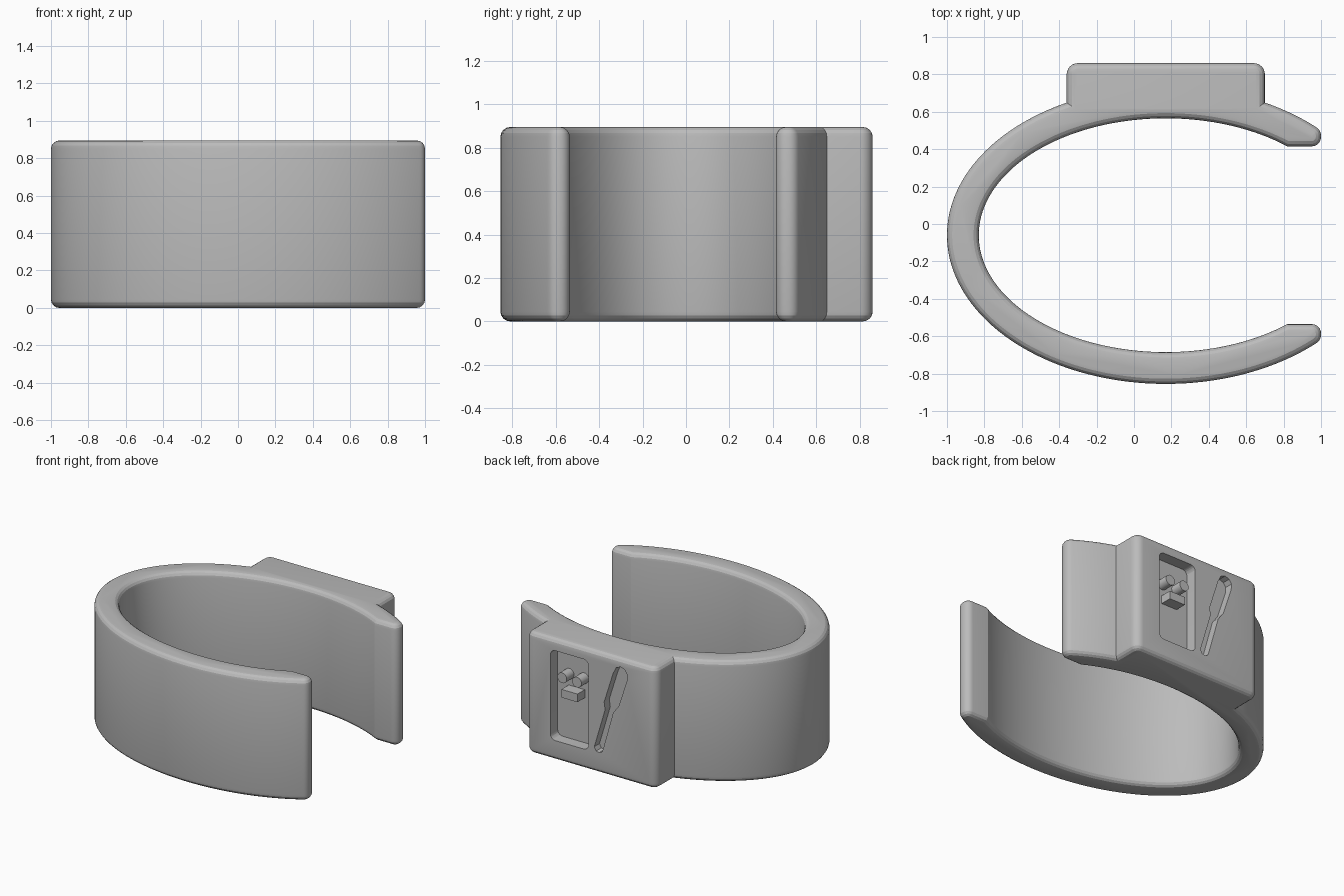
import bpy, bmesh, math
from mathutils import Vector

if "Cube" in bpy.data.objects:
    bpy.data.objects.remove(bpy.data.objects["Cube"])

CX, CY, H, R = 0.17, -0.06, 0.895, 0.045
BACK = 0.86

grey = bpy.data.materials.new("grey")
grey.diffuse_color = (0.5, 0.5, 0.5, 1)
grey.use_nodes = True
grey.node_tree.nodes["Principled BSDF"].inputs["Base Color"].default_value = grey.diffuse_color


def arc(a, b, t0, t1, n):
    return [Vector((CX + a * math.cos(t0 + (t1 - t0) * i / n),
                    CY + b * math.sin(t0 + (t1 - t0) * i / n))) for i in range(n + 1)]


def fillet(prev, p, nxt, r, n=6):
    """Round a convex corner with a true arc."""
    d1, d2 = (prev - p).normalized(), (nxt - p).normalized()
    half = math.acos(max(-1, min(1, d1.dot(d2)))) / 2
    start = p + d1 * (r / math.tan(half))
    c = p + (d1 + d2).normalized() * (r / math.sin(half))
    sweep = math.pi - 2 * half
    v = start - c
    return [c + Vector((v.x * math.cos(sweep * i / n) - v.y * math.sin(sweep * i / n),
                        v.x * math.sin(sweep * i / n) + v.y * math.cos(sweep * i / n)))
            for i in range(n + 1)]


def inset(pts, d):
    """Mitred inward offset of a counter-clockwise outline."""
    out = []
    for i, p in enumerate(pts):
        e1 = (p - pts[i - 1]).normalized()
        e2 = (pts[(i + 1) % len(pts)] - p).normalized()
        n1, n2 = Vector((-e1.y, e1.x)), Vector((-e2.y, e2.x))
        out.append(p + (n1 + n2) * (d / (1 + n1.dot(n2))))
    return out


def loft(name, rings):
    """Closed solid through rings of 3D points."""
    bm = bmesh.new()
    vs = [[bm.verts.new(p) for p in ring] for ring in rings]
    n = len(vs[0])
    for lo, hi in zip(vs, vs[1:]):
        for i in range(n):
            j = (i + 1) % n
            bm.faces.new((lo[i], lo[j], hi[j], hi[i]))
    bm.faces.new(vs[0][::-1])
    bm.faces.new(vs[-1])
    bmesh.ops.recalc_face_normals(bm, faces=bm.faces)
    me = bpy.data.meshes.new(name)
    bm.to_mesh(me)
    bm.free()
    me.materials.append(grey)
    ob = bpy.data.objects.new(name, me)
    bpy.context.collection.objects.link(ob)
    return ob


def plug(name, xz, y0, y1):
    """Extrude an x-z outline along y."""
    return loft(name, [[(x, y, z) for x, z in xz] for y in (y0, y1)])


def shade(ob, angle):
    bpy.ops.object.select_all(action='DESELECT')
    ob.select_set(True)
    bpy.context.view_layer.objects.active = ob
    bpy.ops.object.shade_smooth_by_angle(angle=math.radians(angle))


def rect(x0, x1, z0, z1):
    return [Vector(p) for p in ((x0, z0), (x1, z0), (x1, z1), (x0, z1))]


# Cuff outline: open ellipse band with a raised block at the back
tip = math.acos(0.83 / 1.17)
block = math.acos(0.53 / 1.17)
gap = math.asin(0.475 / 0.625)
right = arc(1.17, 0.795, tip, block, 10)
left = arc(1.17, 0.795, math.pi - block, 2 * math.pi - tip, 90)
inner = arc(1.0, 0.625, 2 * math.pi - gap, gap, 110)
b1, b2 = Vector((0.70, BACK)), Vector((-0.36, BACK))
t1, t2 = Vector((1.0, CY - 0.475)), Vector((1.0, CY + 0.475))
outline = (fillet(t2, right[0], right[1], 0.05) + right[1:]
           + fillet(right[-1], b1, b2, 0.06) + fillet(b1, b2, left[0], 0.06)
           + left[:-1] + fillet(left[-2], left[-1], t1, 0.05)
           + fillet(left[-1], t1, inner[0], 0.05) + inner
           + fillet(inner[-1], t2, right[0], 0.05))

# Cuff body with rounded rims
rim = [(R - R * math.sin(k * math.pi / 8), R - R * math.cos(k * math.pi / 8)) for k in range(5)]
layers = rim + [(d, H - z) for d, z in reversed(rim)]
cuff = loft("cuff", [[(p.x, p.y, z) for p in inset(outline, d)] for d, z in layers])

# Recesses in the back block: rounded panel and spreader knife
c = rect(0.19, 0.50, 0.15, 0.81)
panel = [q for i in range(4) for q in fillet(c[i - 1], c[i], c[(i + 1) % 4], 0.04)]
knife = [(0.143, 0.19), (0.128, 0.163), (0.103, 0.157), (0.08, 0.168), (0.071, 0.193),
         (-0.01, 0.48), (-0.055, 0.54), (-0.123, 0.746), (-0.125, 0.79), (-0.105, 0.82),
         (-0.07, 0.832), (-0.035, 0.818), (-0.01, 0.77), (0.063, 0.54), (0.055, 0.485)]
for name, xz, depth in (("panel_cutter", panel, 0.085), ("knife_cutter", knife, 0.06)):
    cutter = plug(name, xz, BACK - depth, BACK + 0.1)
    cutter.hide_render = True
    mod = cuff.modifiers.new(name, 'BOOLEAN')
    mod.operation, mod.solver, mod.object = 'DIFFERENCE', 'EXACT', cutter
    bpy.context.view_layer.objects.active = cuff
    bpy.ops.object.modifier_apply(modifier=name)
    bpy.data.objects.remove(cutter)
shade(cuff, 15)

# Raised pegs and bar inside the panel
for i, x in enumerate((0.405, 0.285)):
    ring = [(x + 0.038 * math.cos(k * math.pi / 12), 0.625 + 0.038 * math.sin(k * math.pi / 12))
            for k in range(24)]
    shade(plug(f"peg_{i + 1}", ring, BACK - 0.09, BACK), 30)
plug("bar", rect(0.28, 0.41, 0.48, 0.54), BACK - 0.09, BACK)
